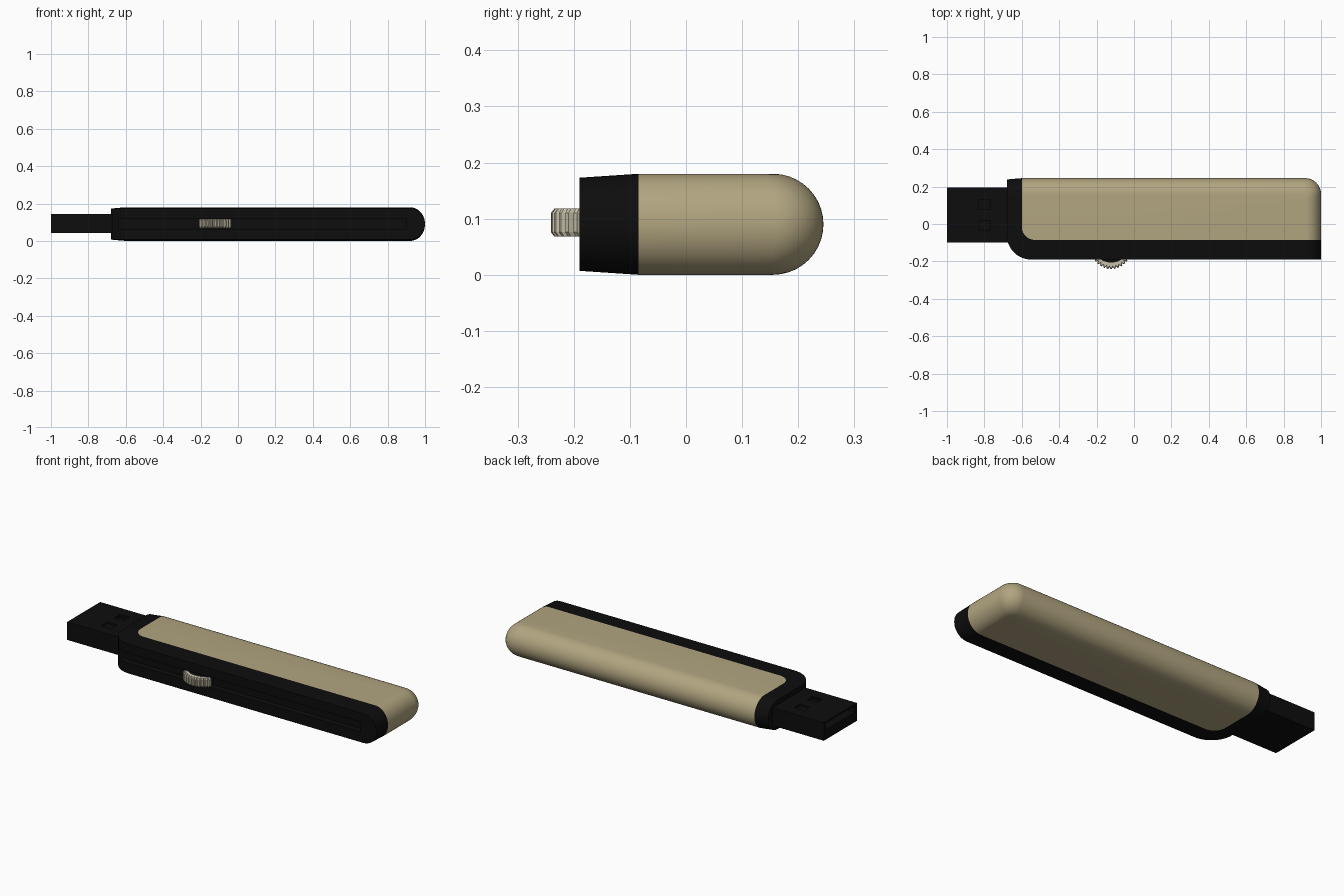
import bpy, bmesh, math
from math import sin, cos, pi

if "Cube" in bpy.data.objects:
    bpy.data.objects.remove(bpy.data.objects["Cube"])


def material(name, rgb):
    m = bpy.data.materials.new(name)
    m.use_nodes = True
    m.diffuse_color = (*rgb, 1)
    m.node_tree.nodes["Principled BSDF"].inputs["Base Color"].default_value = (*rgb, 1)
    return m


BLACK = material("black plastic", (0.004, 0.004, 0.004))
TAN = material("champagne shell", (0.44, 0.375, 0.215))
PALE = material("pale thumb grip", (0.58, 0.53, 0.40))


def finish(name, bm, mat, smooth=True):
    bmesh.ops.recalc_face_normals(bm, faces=bm.faces)
    me = bpy.data.meshes.new(name)
    bm.to_mesh(me)
    bm.free()
    ob = bpy.data.objects.new(name, me)
    bpy.context.collection.objects.link(ob)
    me.materials.append(mat)
    if smooth:
        bpy.ops.object.select_all(action="DESELECT")
        ob.select_set(True)
        bpy.context.view_layer.objects.active = ob
        bpy.ops.object.shade_smooth_by_angle(angle=math.radians(35))
    return ob


def box(name, x, y, z, mat):
    bm = bmesh.new()
    bmesh.ops.create_cube(bm, size=1)
    for v in bm.verts:
        v.co = [lo + (c + 0.5) * (hi - lo) for c, (lo, hi) in zip(v.co, (x, y, z))]
    return finish(name, bm, mat, False)


def loft(loops, strip=False):
    """Skin closed loops; caps are one face, or a ladder between paired sides."""
    bm = bmesh.new()
    rows = [[bm.verts.new(p) for p in loop] for loop in loops]
    n = len(rows[0])
    for a, b in zip(rows, rows[1:]):
        for i in range(n):
            j = (i + 1) % n
            bm.faces.new((a[i], a[j], b[j], b[i]))
    for row in (rows[0], rows[-1]):
        if strip:
            for i in range(n // 2 - 1):
                bm.faces.new((row[i], row[i + 1], row[n - 2 - i], row[n - 1 - i]))
        else:
            bm.faces.new(row)
    return bm


def cut(target, cutter):
    cutter.hide_render = True
    cutter.hide_viewport = True
    cutter.display_type = "WIRE"
    mod = target.modifiers.new("cut", "BOOLEAN")
    mod.operation = "DIFFERENCE"
    mod.object = cutter


def arc(cx, cy, r, start, end, n=12):
    return [(cx + r * cos(start + (end - start) * i / n),
             cy + r * sin(start + (end - start) * i / n)) for i in range(n + 1)]


def l_path(x_end, x_left, y_front, y_back, r):
    """Front edge, rounded front corner, then the connector-side edge."""
    return ([(x_end, y_front)]
            + arc(x_left + r, y_front + r, r, -pi / 2, -pi)
            + [(x_left, y_back)])


# Shell and frame share the same rounded end and back profile
MID, HALF, STEPS = 0.09, 0.09, 20
shell_loops, frame_loops = [], []
for k in range(STEPS + 1):
    a = -pi / 2 + pi * k / STEPS
    ix, iy = 0.08 * (1 - cos(a)), 0.09 * (1 - cos(a))
    x_end, y_back = 1 - ix, 0.245 - iy
    z_in, z_out = MID + HALF * sin(a), MID + (HALF - 0.007) * sin(a)
    inner = l_path(x_end, -0.6, -0.085, y_back, 0.07)
    outer = l_path(x_end, -0.68, -0.19, y_back - 0.007, 0.13)
    r = 0.085 - 0.06 * (1 - cos(a))
    corner = arc(x_end - r, y_back - r, r, pi / 2, 0)
    shell_loops.append([(x, y, z_in) for x, y in inner + corner])
    frame_loops.append([(x, y, z_out) for x, y in outer]
                       + [(x, y, z_in) for x, y in reversed(inner)])
finish("shell", loft(shell_loops), TAN)
frame = finish("frame", loft(frame_loops, strip=True), BLACK)

# Slider groove along the front of the frame
cut(frame, box("groove_cutter", (-0.75, 0.9), (-0.3, -0.155), (0.065, 0.121), BLACK))

# Connector with an open end and two latch windows
plug = box("connector", (-1, -0.6), (-0.1, 0.195), (0.043, 0.145), BLACK)
cut(plug, box("opening_cutter", (-1.1, -0.72), (-0.085, 0.18), (0.098, 0.135), BLACK))
for i, y in enumerate((-0.01, 0.105)):
    cut(plug, box(f"window_cutter_{i + 1}", (-0.83, -0.77), (y - 0.025, y + 0.025),
                  (0.12, 0.2), BLACK))

# Ribbed thumb slider: a crescent around a dark core
CX, CY, R = -0.122, -0.136, 0.105
SPREAD, RIBS = 1.04, 11
rim = []
for i in range(RIBS):
    for f, rad in ((0.1, R - 0.009), (0.3, R), (0.7, R), (0.9, R - 0.009)):
        t = -pi / 2 - SPREAD + 2 * SPREAD * (i + f) / RIBS
        rim.append((CX + rad * cos(t), CY + rad * sin(t)))
inside = arc(CX, CY + 0.03, R - 0.005, -pi / 2 + 0.85, -pi / 2 - 0.85, len(rim) - 1)
layers = ((0.068, 0.94), (0.076, 1), (0.11, 1), (0.118, 0.94))
finish("thumb_slider", loft([[(CX + (x - CX) * s, CY + (y - CY) * s, z) for x, y in rim]
                             + [(x, y, z) for x, y in inside] for z, s in layers],
                            strip=True), PALE, False)
core = arc(CX, CY, 0.078, 0, -pi, 24)
finish("slider_core", loft([[(x, y, z) for x, y in core] for z in (0.074, 0.112)]), BLACK)
